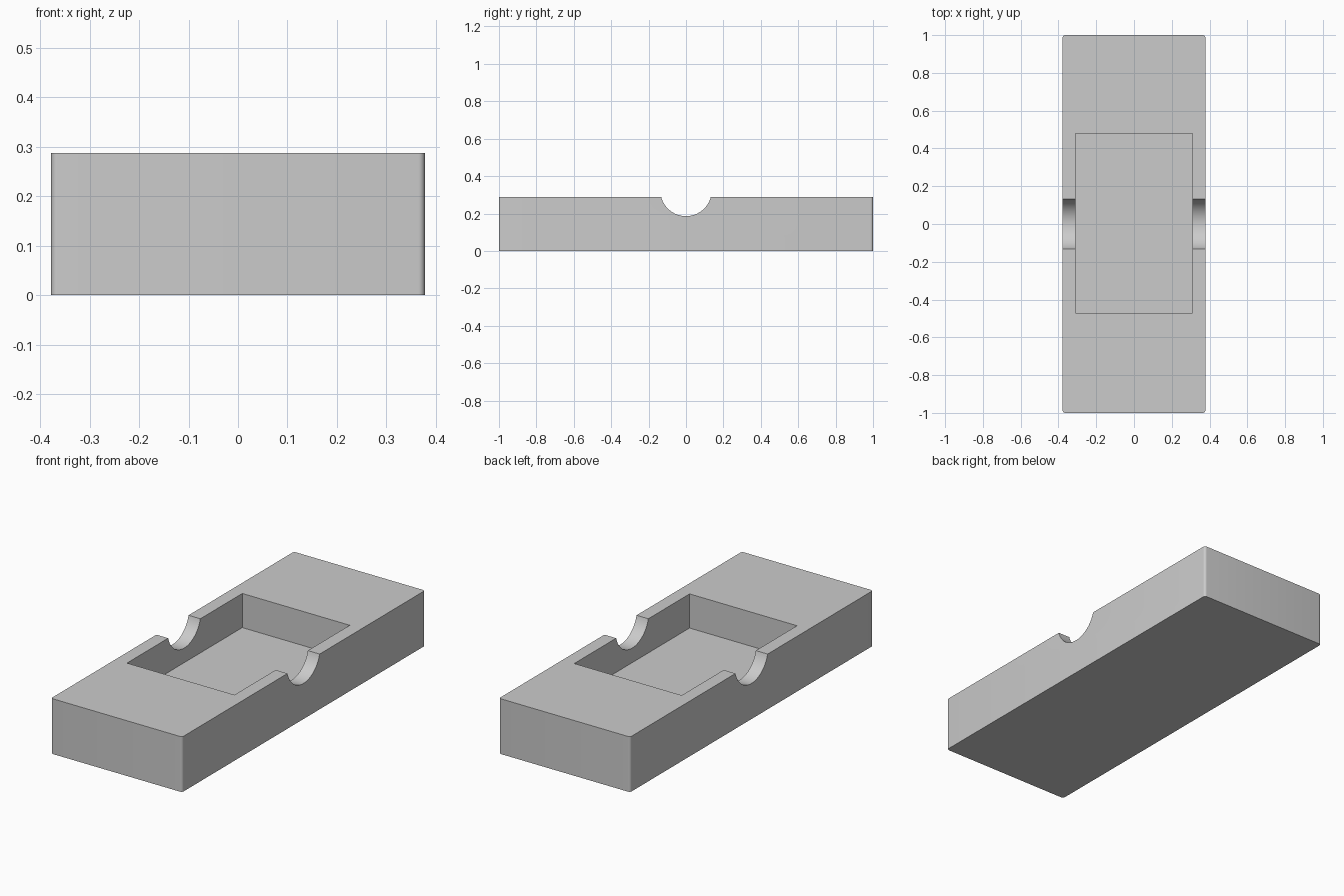
import bpy
import bmesh
import math

WIDTH, LENGTH, HEIGHT = 0.756, 2.0, 0.288
FLOOR = 0.11          # height of the pocket floor
CORNER = 0.013        # radius of the upright corners
NOTCH_R, NOTCH_Z = 0.137, 0.323

old = bpy.data.objects.get("Cube")
if old:
    bpy.data.objects.remove(old, do_unlink=True)

# Single grey material
grey = bpy.data.materials.new("light_grey")
grey.use_nodes = True
colour = (0.6, 0.6, 0.6, 1)
grey.diffuse_color = colour
grey.node_tree.nodes["Principled BSDF"].inputs["Base Color"].default_value = colour


def make_box(name, size, centre):
    bpy.ops.mesh.primitive_cube_add(size=1, location=centre)
    obj = bpy.context.object
    obj.name = name
    obj.scale = size
    bpy.ops.object.transform_apply(location=True, rotation=True, scale=True)
    obj.data.materials.append(grey)
    return obj


def cut(target, cutter):
    mod = target.modifiers.new("cut_" + cutter.name, "BOOLEAN")
    mod.operation = "DIFFERENCE"
    mod.solver = "EXACT"
    mod.object = cutter
    bpy.context.view_layer.objects.active = target
    bpy.ops.object.modifier_apply(modifier=mod.name)
    bpy.data.objects.remove(cutter, do_unlink=True)


# Block with rounded upright corners
block = make_box("tray_block", (WIDTH, LENGTH, HEIGHT), (0, 0, HEIGHT / 2))
bm = bmesh.new()
bm.from_mesh(block.data)
upright = [e for e in bm.edges
           if abs(e.verts[0].co.z - e.verts[1].co.z) > HEIGHT / 2]
bmesh.ops.bevel(bm, geom=upright, offset=CORNER, segments=6,
                profile=0.5, affect="EDGES")
bm.to_mesh(block.data)
bm.free()

# Rectangular pocket in the top
pocket = make_box("pocket_cutter", (0.62, 0.95, 0.5), (0, 0.003, FLOOR + 0.25))
cut(block, pocket)

# Round finger notches through both side walls
bpy.ops.mesh.primitive_cylinder_add(vertices=96, radius=NOTCH_R, depth=1.2,
                                    location=(0, 0, NOTCH_Z),
                                    rotation=(0, math.pi / 2, 0))
notch = bpy.context.object
notch.name = "notch_cutter"
notch.data.materials.append(grey)
cut(block, notch)

# Smooth curves, sharp edges
bpy.ops.object.select_all(action="DESELECT")
block.select_set(True)
bpy.context.view_layer.objects.active = block
bpy.ops.object.shade_smooth_by_angle(angle=math.radians(30))
